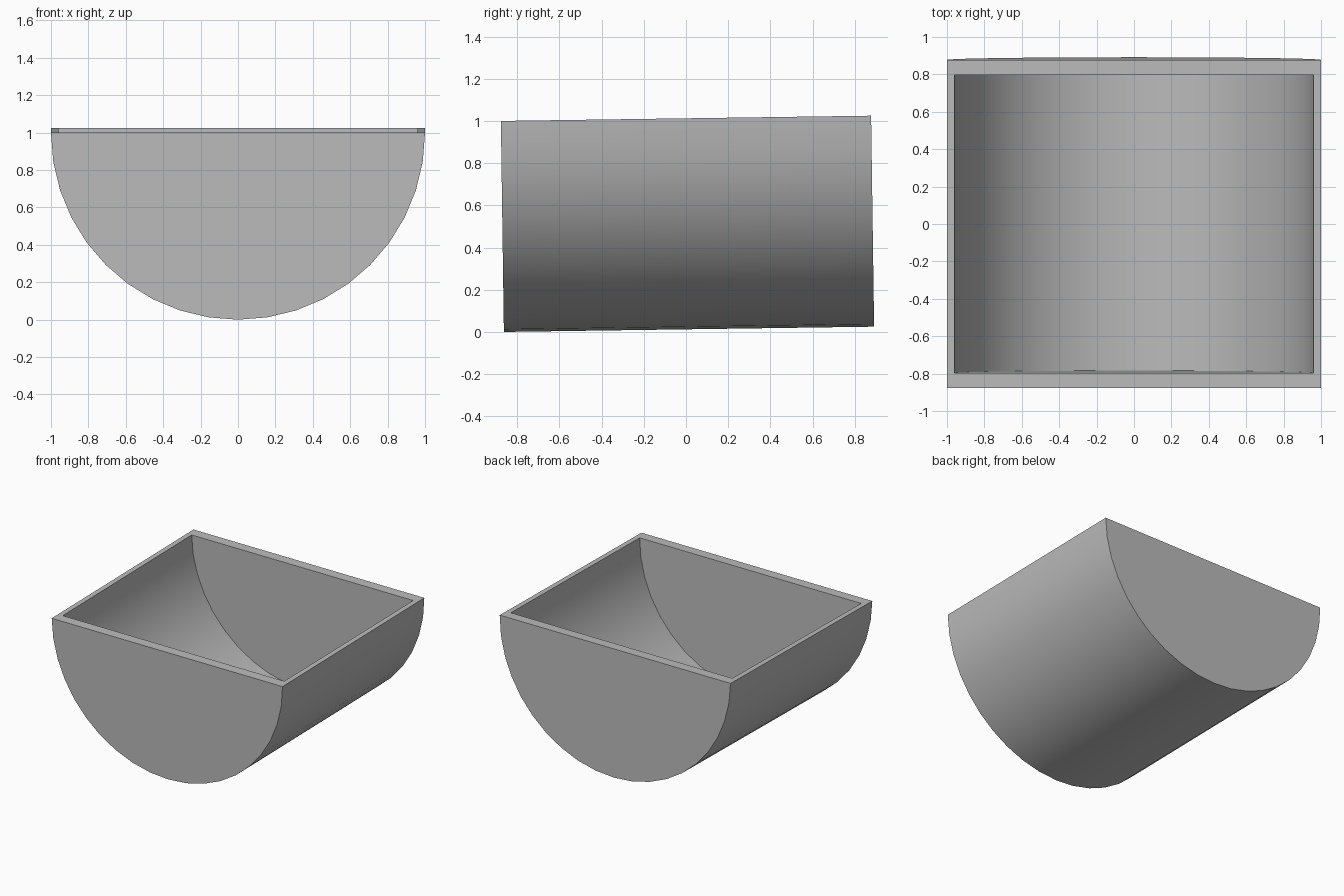
import bpy
import bmesh
import math
from mathutils import Matrix

cube = bpy.data.objects.get("Cube")
if cube:
    bpy.data.objects.remove(cube)

SEGMENTS = 20
LENGTH = 1.755
WALL = 0.04
END_WALL = 0.08
TILT = 0.0142

grey = bpy.data.materials.new("plain grey")
grey.use_nodes = True
colour = (0.5, 0.5, 0.5, 1)
grey.diffuse_color = colour
grey.node_tree.nodes["Principled BSDF"].inputs["Base Color"].default_value = colour

bm = bmesh.new()


def half_ring(radius, y):
    """Lower half circle of vertices, from the right rim to the left rim."""
    angles = [math.pi * i / SEGMENTS for i in range(SEGMENTS + 1)]
    return [bm.verts.new((-radius * math.cos(a), y, -radius * math.sin(a))) for a in angles]


def half_shell(radius, half_length):
    """Curved wall closed by two flat end faces."""
    front, back = half_ring(radius, -half_length), half_ring(radius, half_length)
    for i in range(SEGMENTS):
        bm.faces.new((front[i], front[i + 1], back[i + 1], back[i]))
    bm.faces.new(front)
    bm.faces.new(back)
    return [front[0], front[-1], back[-1], back[0]]


# Outer shell, hollow inside and the flat rim joining them
outer = half_shell(1, LENGTH / 2)
inner = half_shell(1 - WALL, LENGTH / 2 - END_WALL)
for i in range(4):
    j = (i + 1) % 4
    bm.faces.new((outer[i], outer[j], inner[j], inner[i]))
bmesh.ops.recalc_face_normals(bm, faces=bm.faces)

# Slight tilt, back end higher, resting on the ground
bm.transform(Matrix.Rotation(TILT, 4, "X"))
lowest = min(v.co.z for v in bm.verts)
bm.transform(Matrix.Translation((0, 0, -lowest)))

mesh = bpy.data.meshes.new("half_round_trough")
bm.to_mesh(mesh)
bm.free()
mesh.materials.append(grey)
trough = bpy.data.objects.new("half_round_trough", mesh)
bpy.context.collection.objects.link(trough)

# Smooth curve with crisp rims
bpy.ops.object.select_all(action="DESELECT")
trough.select_set(True)
bpy.context.view_layer.objects.active = trough
bpy.ops.object.shade_smooth_by_angle(angle=math.radians(30))
